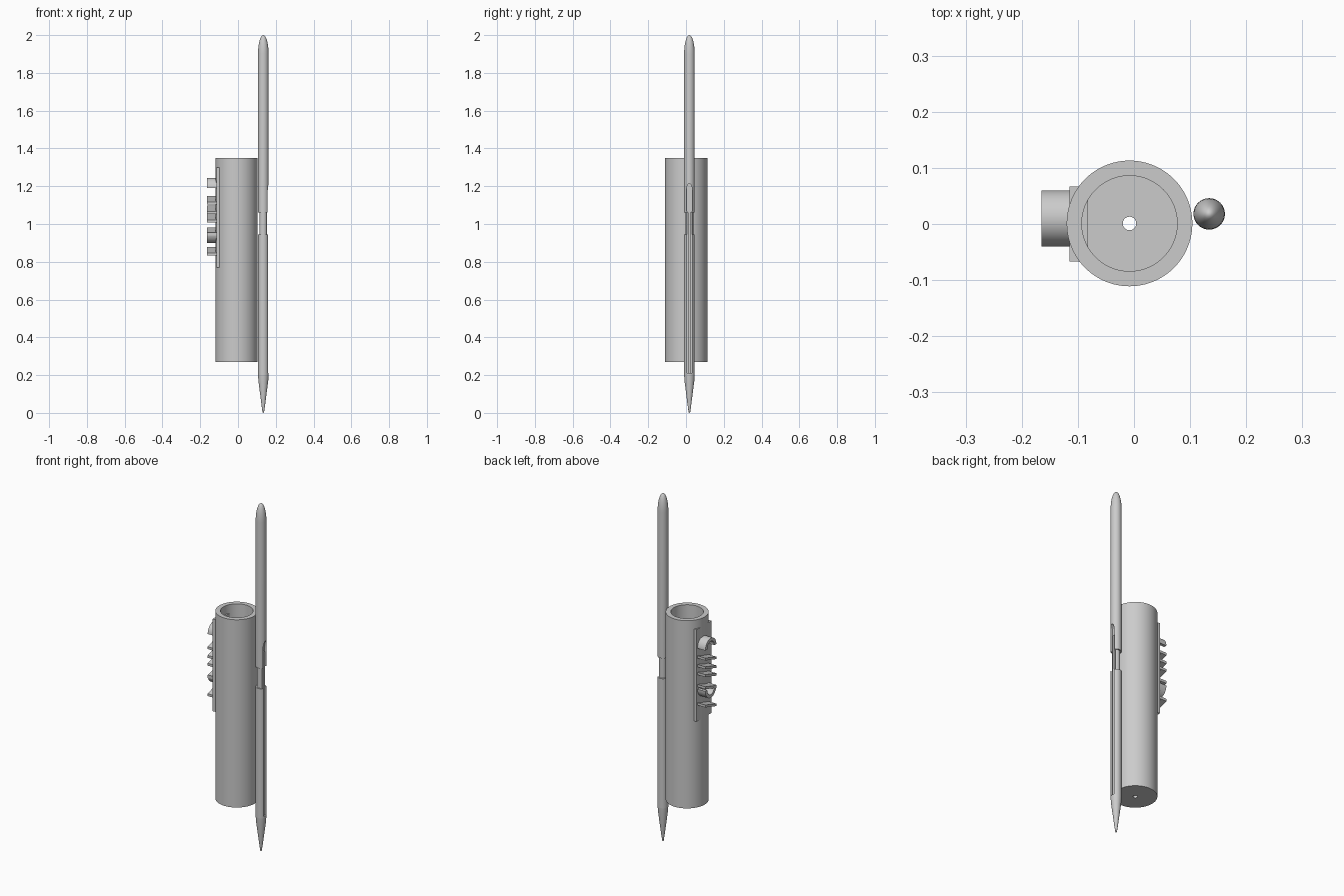
import bpy, bmesh
from math import sin, cos, pi, radians
from mathutils import Matrix

if "Cube" in bpy.data.objects:
    bpy.data.objects.remove(bpy.data.objects["Cube"], do_unlink=True)

grey = bpy.data.materials.new("plain grey")
grey.use_nodes = True
grey.diffuse_color = (0.6, 0.6, 0.6, 1)
grey.node_tree.nodes["Principled BSDF"].inputs["Base Color"].default_value = (0.6, 0.6, 0.6, 1)

CUP_X, PEN_X, PEN_Y = -0.008, 0.134, 0.018


def finish(name, bm, smooth=True):
    bmesh.ops.recalc_face_normals(bm, faces=bm.faces)
    me = bpy.data.meshes.new(name)
    bm.to_mesh(me)
    bm.free()
    ob = bpy.data.objects.new(name, me)
    bpy.context.collection.objects.link(ob)
    me.materials.append(grey)
    select(ob)
    if smooth:
        bpy.ops.object.shade_smooth_by_angle(angle=radians(30))
    return ob


def select(ob):
    bpy.ops.object.select_all(action="DESELECT")
    ob.select_set(True)
    bpy.context.view_layer.objects.active = ob


def lathe(name, profile, x, y, steps=64, closed=False):
    """Spin (radius, z) points about a vertical axis."""
    bm = bmesh.new()
    vs = [bm.verts.new((x + r, y, z)) for r, z in profile]
    ends = vs[1:] + vs[:1] if closed else vs[1:]
    geom = vs + [bm.edges.new(p) for p in zip(vs, ends)]
    bmesh.ops.spin(bm, geom=geom, cent=(x, y, 0), axis=(0, 0, 1), angle=2 * pi, steps=steps)
    bmesh.ops.remove_doubles(bm, verts=bm.verts, dist=1e-5)
    return finish(name, bm)


def extrude_x(name, outline, x0, x1):
    """Extrude a (y, z) outline along x."""
    bm = bmesh.new()
    face = bm.faces.new([bm.verts.new((x0, y, z)) for y, z in outline])
    new = bmesh.ops.extrude_face_region(bm, geom=[face])["geom"]
    verts = [v for v in new if isinstance(v, bmesh.types.BMVert)]
    bmesh.ops.translate(bm, verts=verts, vec=(x1 - x0, 0, 0))
    return finish(name, bm)


def box(name, lo, hi):
    corners = [(lo[1], lo[2]), (hi[1], lo[2]), (hi[1], hi[2]), (lo[1], hi[2])]
    return extrude_x(name, corners, lo[0], hi[0])


def cut(ob, cutter):
    mod = ob.modifiers.new("cut", "BOOLEAN")
    mod.operation, mod.object, mod.solver = "DIFFERENCE", cutter, "EXACT"
    select(ob)
    bpy.ops.object.modifier_apply(modifier=mod.name)
    bpy.data.objects.remove(cutter, do_unlink=True)
    bpy.ops.object.shade_smooth_by_angle(angle=radians(30))


# Hollow holder with a drain hole in its floor
lathe("holder_cup", [(0.012, 0.27), (0.112, 0.27), (0.112, 1.35), (0.085, 1.35),
                     (0.085, 0.3), (0.012, 0.3)], CUP_X, 0.001, 96, closed=True)

# Plate let into the cup wall
box("side_plate", (-0.115, -0.067, 0.77), (-0.082, 0.067, 1.30))


# Raised ornament on the plate: arcs and slanted ribs
def arc_rib(name, z, a0, a1, sy, sz, thick=0.018, n=24):
    angles = [a0 + (a1 - a0) * i / n for i in range(n + 1)]
    outer = [(0.01 + sy * cos(a), z + sz * sin(a)) for a in angles]
    inner = [(0.01 + (sy - thick) * cos(a), z + (sz - thick) * sin(a)) for a in angles]
    extrude_x(name, outer + inner[::-1], -0.165, -0.113)


arc_rib("ornament_upper_arc", 1.19, 0, pi, 0.05, 0.053)
arc_rib("ornament_lower_arc", 0.955, pi, 2 * pi, 0.05, 0.055)
for i, z in enumerate((1.125, 1.075, 1.03, 0.96, 0.855)):
    rise = 0.022
    extrude_x(f"ornament_rib_{i + 1}", [(-0.04, z - rise), (0.06, z + rise - 0.014),
                                        (0.06, z + rise), (-0.04, z - rise + 0.014)],
              -0.165, -0.113)

# Pen: tip, barrel, waist, cap
lathe("pen_tip", [(0, 0), (0.004, 0.002), (0.008, 0.03), (0.026, 0.17), (0.028, 0.2),
                  (0, 0.2)], PEN_X, PEN_Y, 48)
barrel = lathe("pen_barrel", [(0, 0.2), (0.028, 0.2), (0.028, 0.945), (0, 0.945)],
               PEN_X, PEN_Y, 48)
waist = lathe("pen_waist", [(0, 0.94), (0.021, 0.94), (0.021, 1.07), (0, 1.07)],
              PEN_X, PEN_Y, 48)
dome = [(0.028 * cos(i * pi / 20), 1.9 + 0.1 * sin(i * pi / 20)) for i in range(10)]
cap = lathe("pen_cap", [(0, 1.062), (0.028, 1.062)] + dome + [(0, 2.0)], PEN_X, PEN_Y, 48)

# Long slot down the outer side, with a narrow rail in it
for part in (barrel, waist):
    cut(part, box("slot_cutter", (PEN_X + 0.004, PEN_Y - 0.014, 0.21),
                  (PEN_X + 0.05, PEN_Y + 0.014, 1.1)))
box("slot_rail", (PEN_X, PEN_Y - 0.007, 0.21), (PEN_X + 0.019, PEN_Y + 0.007, 1.15))

# Arched notch in the cap mouth
arch = [(PEN_Y + 0.016 * cos(i * pi / 16), 1.165 + 0.05 * sin(i * pi / 16)) for i in range(17)]
notch = [(PEN_Y - 0.016, 1.0), (PEN_Y + 0.016, 1.0)]
cut(cap, extrude_x("notch_cutter", notch + arch, PEN_X + 0.012, PEN_X + 0.06))
